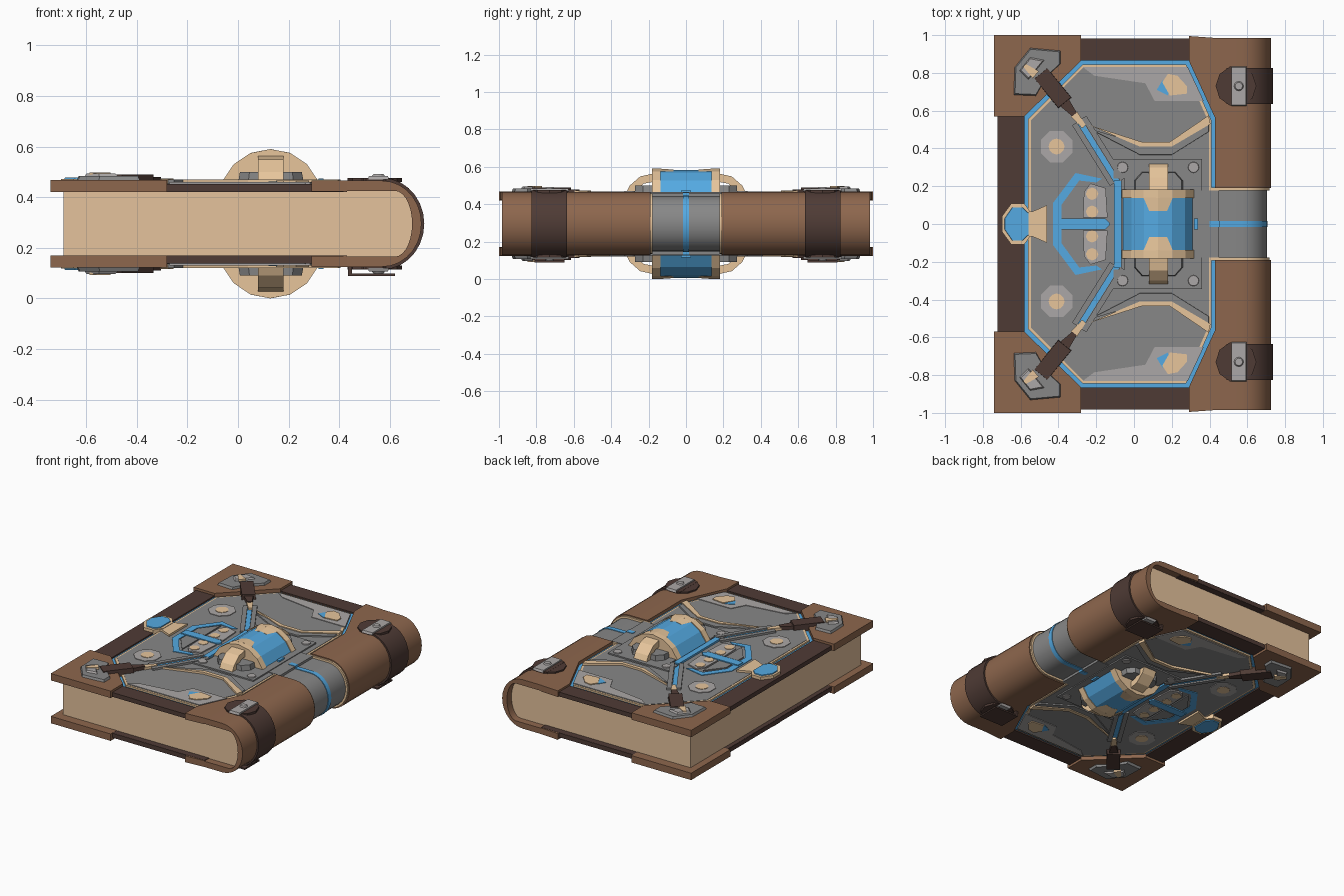
import bpy, bmesh, math
from mathutils import Vector

if "Cube" in bpy.data.objects:
    bpy.data.objects.remove(bpy.data.objects["Cube"], do_unlink=True)

H = 0.59  # total height; everything mirrors about H / 2
BOTH = (1, -1)


def material(name, r, g, b):
    m = bpy.data.materials.new(name)
    m.use_nodes = True
    m.diffuse_color = (r, g, b, 1)
    m.node_tree.nodes["Principled BSDF"].inputs["Base Color"].default_value = (r, g, b, 1)
    return m


BROWN = material("leather_brown", 0.27, 0.135, 0.075)
DARK = material("dark_leather", 0.078, 0.044, 0.036)
GREY = material("steel_grey", 0.245, 0.245, 0.245)
PALE = material("pale_steel", 0.41, 0.39, 0.385)
TAN = material("brass_tan", 0.8, 0.56, 0.33)
PAGE = material("paper_tan", 0.78, 0.54, 0.335)
BLUE = material("glow_blue", 0.09, 0.4, 0.76)


def prism(name, pts, a, b, mat, axis="z", sy=(1,), sz=BOTH, taper=1.0, smooth=False):
    """Extrude a 2D outline from a to b along an axis, with mirrored copies."""
    n = len(pts)
    cx, cy = sum(p[0] for p in pts) / n, sum(p[1] for p in pts) / n
    bm = bmesh.new()
    for my in sy:
        for mz in sz:
            rings = []
            for h, s in ((a, 1.0), (b, taper)):
                ring = []
                for u, v in pts:
                    u, v = cx + (u - cx) * s, cy + (v - cy) * s
                    x, y, z = {"z": (u, v, h), "y": (u, h, v), "x": (h, u, v)}[axis]
                    ring.append(bm.verts.new((x, y * my, z if mz > 0 else H - z)))
                rings.append(ring)
            lo, hi = rings
            bm.faces.new(lo)
            bm.faces.new(hi[::-1])
            for i in range(n):
                j = (i + 1) % n
                bm.faces.new((lo[i], hi[i], hi[j], lo[j]))
    bmesh.ops.recalc_face_normals(bm, faces=bm.faces)
    me = bpy.data.meshes.new(name)
    bm.to_mesh(me)
    bm.free()
    me.materials.append(mat)
    ob = bpy.data.objects.new(name, me)
    bpy.context.collection.objects.link(ob)
    if smooth:
        bpy.ops.object.select_all(action="DESELECT")
        ob.select_set(True)
        bpy.context.view_layer.objects.active = ob
        bpy.ops.object.shade_smooth_by_angle(angle=math.radians(30))


def rect(x0, x1, y0, y1):
    return [(x0, y0), (x1, y0), (x1, y1), (x0, y1)]


def disc(x, y, r, n=12, start=0.0):
    return [(x + r * math.cos(start + math.tau * i / n), y + r * math.sin(start + math.tau * i / n))
            for i in range(n)]


def bar(p, q, w0, w1=None):
    """Flat strip outline between two points."""
    p, q = Vector(p), Vector(q)
    d = (q - p).normalized()
    s = Vector((-d.y, d.x)) / 2
    w1 = w0 if w1 is None else w1
    return [tuple(v) for v in (p - s * w0, q - s * w1, q + s * w1, p + s * w0)]


def half_ellipse(cx, rx, rz):
    """Rounded end from its top round to its bottom."""
    angles = [math.pi / 2 - math.pi * i / 14 for i in range(15)]
    return [(cx + rx * math.cos(t), H / 2 + rz * math.sin(t)) for t in angles]


PAGE_ARC = half_ellipse(0.62, 0.068, 0.13)


def wrap(name, x0, off, y0, y1, mat, sy=(1,)):
    """C-shaped shell around the rounded page edge."""
    outer = half_ellipse(0.57, 0.155 + off, 0.17 + off)
    pts = ([(x0, outer[0][1])] + outer + [(x0, outer[-1][1]), (x0, PAGE_ARC[-1][1])]
           + PAGE_ARC[::-1] + [(x0, PAGE_ARC[0][1])])
    prism(name, pts, y0, y1, mat, "y", sy, (1,), smooth=True)


# Page block and cover boards
prism("pages", [(-0.69, PAGE_ARC[0][1])] + PAGE_ARC + [(-0.69, PAGE_ARC[-1][1])], -0.935, 0.935, PAGE,
      "y", sz=(1,), smooth=True)
prism("cover_board", rect(-0.72, 0.43, -0.98, 0.98), 0.421, 0.436, DARK)
prism("cover_fore_edge", rect(-0.722, -0.58, -0.6, 0.6), 0.422, 0.452, DARK)
prism("cover_end_edge", rect(-0.3, 0.3, 0.865, 0.982), 0.422, 0.452, DARK, sy=BOTH)
prism("cover_corner", [(-0.74, 1), (-0.28, 1), (-0.28, 0.865), (-0.58, 0.57), (-0.74, 0.57)],
      0.42, 0.468, BROWN, sy=BOTH)
prism("cover_spine_corner", [(0.29, 0.995), (0.29, 0.865), (0.43, 0.56), (0.43, 0.985)],
      0.422, 0.465, BROWN, sy=BOTH)

# Spine leather, metal band and straps
wrap("spine_leather", 0.43, 0.0, 0.19, 0.985, BROWN, BOTH)
wrap("spine_band", 0.43, -0.022, -0.178, 0.178, GREY)
wrap("spine_band_edge", 0.40, -0.008, 0.178, 0.192, TAN, BOTH)
wrap("spine_stripe", 0.42, -0.018, -0.016, 0.016, BLUE)
wrap("spine_strap", 0.49, 0.011, 0.635, 0.825, DARK, BOTH)
prism("strap_tip", disc(0.54, 0.73, 0.108, 10), 0.46, 0.475, DARK, sy=BOTH)
prism("strap_buckle", rect(0.515, 0.595, 0.625, 0.835), 0.47, 0.484, PALE, sy=BOTH, taper=0.95)
prism("strap_rivet", disc(0.555, 0.73, 0.028), 0.48, 0.492, PALE, sy=BOTH, taper=0.7)
prism("strap_flap", rect(0.44, 0.62, 0.65, 0.81), 0.088, 0.098, DARK, sy=BOTH, sz=(1,))
prism("strap_flap_fold", rect(0.435, 0.45, 0.65, 0.81), 0.088, 0.128, DARK, sy=BOTH, sz=(1,))

# Recessed octagonal panel: blue groove, brass lip, steel face
HALF = [(0.43, 0.56), (0.29, 0.865), (-0.28, 0.865), (-0.58, 0.57)]
OCT = HALF + [(x, -y) for x, y in HALF[::-1]]
CX = -0.075


def octagon(inset):
    return [(CX + (x - CX) * (1 - inset / 0.505), y * (1 - inset / 0.865)) for x, y in OCT]


prism("panel_blue_groove", octagon(0.0), 0.425, 0.442, BLUE)
prism("panel_brass_lip", octagon(0.02), 0.43, 0.453, TAN)
prism("panel", octagon(0.034), 0.43, 0.455, GREY)
prism("panel_bridge", rect(0.34, 0.45, -0.178, 0.178), 0.43, 0.459, GREY)
prism("bridge_stripe", rect(0.4, 0.452, -0.016, 0.016), 0.44, 0.462, BLUE)
prism("bridge_stud", rect(0.318, 0.338, -0.028, 0.028), 0.45, 0.474, BLUE)

# Curved ridges and the pale end plates
prism("ridge_base", [(-0.24, 0.505), (0.03, 0.365), (0.2, 0.365), (0.4, 0.49), (0.4, 0.55),
                     (0.2, 0.425), (0.03, 0.425)], 0.445, 0.463, GREY, sy=BOTH, taper=0.98)
prism("ridge", [(-0.24, 0.525), (0.03, 0.41), (0.2, 0.41), (0.405, 0.53), (0.395, 0.575),
                (0.19, 0.435), (0.04, 0.435)], 0.445, 0.469, TAN, sy=BOTH)
prism("end_plate", [(-0.27, 0.83), (0.285, 0.83), (0.37, 0.65), (0.11, 0.65), (0.06, 0.745),
                    (-0.21, 0.785)], 0.445, 0.459, PALE, sy=BOTH)
prism("end_plate_blue", [(0.12, 0.71), (0.15, 0.76), (0.19, 0.74), (0.18, 0.68)],
      0.45, 0.462, BLUE, sy=BOTH)
prism("end_plate_kite", [(0.15, 0.75), (0.18, 0.795), (0.23, 0.785), (0.28, 0.73), (0.28, 0.69),
                         (0.19, 0.68)], 0.45, 0.465, TAN, sy=BOTH)

# Blue channels between steel rails
prism("channel", bar((-0.31, 0.575), (-0.085, 0.215), 0.03), 0.445, 0.459, BLUE, sy=BOTH)
prism("channel_rail_inner", bar((-0.315, 0.53), (-0.115, 0.21), 0.03), 0.445, 0.469, GREY, sy=BOTH)
prism("channel_rail_outer", bar((-0.265, 0.565), (-0.06, 0.235), 0.03), 0.445, 0.469, GREY, sy=BOTH)
prism("channel_middle", rect(-0.105, -0.065, -0.23, 0.23), 0.445, 0.468, BLUE)

# Corner plates with diagonal straps
prism("corner_plate", [(-0.64, 0.68), (-0.635, 0.83), (-0.55, 0.935), (-0.385, 0.92), (-0.385, 0.85),
                       (-0.46, 0.78), (-0.52, 0.675)], 0.46, 0.483, GREY, sy=BOTH, taper=0.92)
prism("corner_plate_face", [(-0.61, 0.81), (-0.55, 0.885), (-0.47, 0.87), (-0.56, 0.76)],
      0.478, 0.494, PALE, sy=BOTH, taper=0.8)
prism("corner_plate_inlay", bar((-0.58, 0.84), (-0.52, 0.79), 0.02, 0.05), 0.485, 0.498, TAN, sy=BOTH)
prism("corner_strap", bar((-0.495, 0.8), (-0.365, 0.64), 0.09), 0.44, 0.489, DARK, sy=BOTH, taper=0.96)
prism("corner_strap_neck", bar((-0.37, 0.645), (-0.315, 0.58), 0.06, 0.03), 0.44, 0.479, DARK, sy=BOTH)
prism("corner_strap_end", bar((-0.318, 0.583), (-0.265, 0.515), 0.042, 0.025), 0.44, 0.473, TAN, sy=BOTH)

# Spot inlays
prism("spot_plate", disc(-0.41, 0.41, 0.09, 8, math.pi / 8), 0.445, 0.459, PALE, sy=BOTH)
prism("spot", disc(-0.41, 0.41, 0.042), 0.445, 0.462, TAN, sy=BOTH)

# Split emblem in a blue frame
prism("emblem_frame", [(-0.43, 0), (-0.43, 0.11), (-0.31, 0.27), (-0.17, 0.24), (-0.2, 0.22),
                       (-0.29, 0.23), (-0.385, 0.1), (-0.385, 0)], 0.445, 0.459, BLUE, sy=BOTH)
prism("emblem_outer_plate", [(-0.375, 0.035), (-0.375, 0.095), (-0.28, 0.215), (-0.28, 0.035)],
      0.445, 0.462, GREY, sy=BOTH)
prism("emblem_inner_plate", [(-0.27, 0.035), (-0.265, 0.17), (-0.23, 0.215), (-0.15, 0.19), (-0.14, 0.035)],
      0.445, 0.463, PALE, sy=BOTH)
for i, py in enumerate((0.065, 0.16)):
    prism(f"emblem_spot_{i + 1}", disc(-0.222, py, 0.033, 8), 0.445, 0.466, TAN, sy=BOTH)
prism("emblem_bar", [(-0.42, -0.028), (-0.15, -0.028), (-0.125, 0), (-0.15, 0.028), (-0.42, 0.028)],
      0.445, 0.465, BLUE)

# Fore-edge clasp
prism("clasp_tab", [(-0.6, -0.075), (-0.54, -0.065), (-0.46, -0.1), (-0.46, 0.1), (-0.54, 0.065),
                    (-0.6, 0.075)], 0.44, 0.469, TAN)
prism("clasp_frame", [(-0.7, -0.04), (-0.65, -0.108), (-0.58, -0.108), (-0.54, -0.05), (-0.54, 0.05),
                      (-0.58, 0.108), (-0.65, 0.108), (-0.7, 0.04)], 0.44, 0.472, TAN)
prism("clasp_gem", [(-0.688, -0.03), (-0.645, -0.092), (-0.59, -0.092), (-0.555, -0.06), (-0.555, 0.06),
                    (-0.59, 0.092), (-0.645, 0.092), (-0.688, 0.03)], 0.46, 0.478, BLUE, taper=0.94)

# Centre mount, blue barrel with brass rings, and brass arches
prism("mount_plate", rect(-0.05, 0.36, -0.345, 0.345), 0.445, 0.464, GREY)
prism("mount_side_plate", rect(-0.108, 0, 0.24, 0.345), 0.445, 0.464, GREY, sy=BOTH)
prism("mount_step", [(0.0, 0.17), (0.0, 0.23), (0.04, 0.275), (0.22, 0.275), (0.26, 0.23), (0.26, 0.17)],
      0.455, 0.5, GREY, sy=BOTH, taper=0.94)
for i, px in enumerate((-0.06, 0.315)):
    prism(f"mount_rivet_{i + 1}", disc(px, 0.3, 0.032), 0.455, 0.47, PALE, sy=BOTH, taper=0.85)
prism("barrel", disc(0.128, 0.385, 0.199, 16), -0.14, 0.14, BLUE, "y")
prism("barrel_ring", disc(0.128, 0.385, 0.205, 16), 0.137, 0.182, TAN, "y", BOTH)
prism("barrel_point", [(0.05, 0.575), (0.128, 0.59), (0.206, 0.575), (0.128, 0.57)],
      0.14, 0.068, TAN, "y", BOTH, taper=0.6)
prism("arch", [(0.17, 0.565), (0.245, 0.548), (0.3, 0.5), (0.323, 0.455), (0.28, 0.455), (0.262, 0.48),
               (0.225, 0.51), (0.17, 0.52)], 0.08, 0.18, TAN, "x", BOTH)
